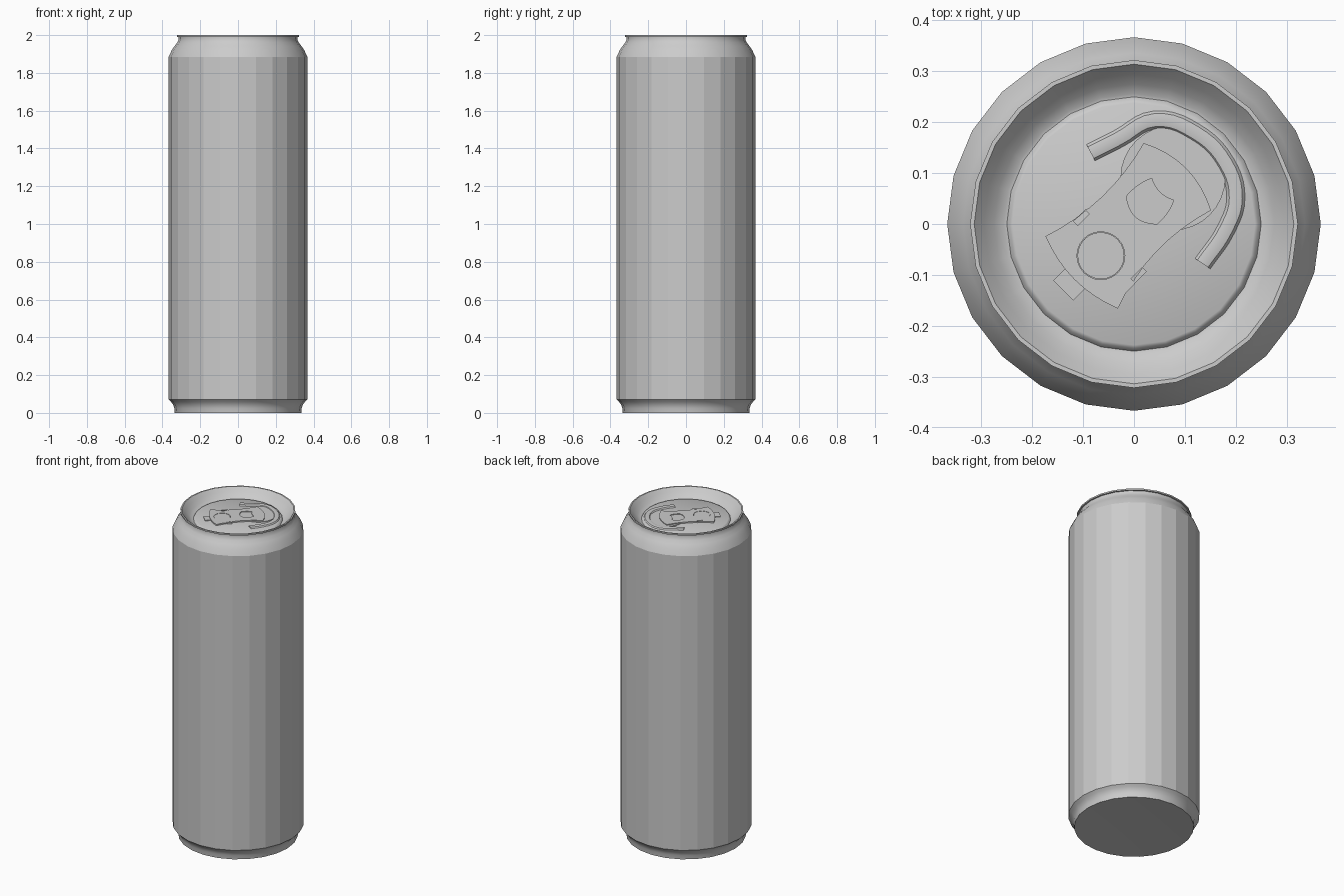
import bpy, bmesh, math
from mathutils import Matrix, Vector

if "Cube" in bpy.data.objects:
    bpy.data.objects.remove(bpy.data.objects["Cube"], do_unlink=True)

SIDES = 24
LID = 1.957                      # height of the lid panel
TILT = math.radians(45)          # direction of the pull tab on the lid

metal = bpy.data.materials.new("bare aluminium")
metal.use_nodes = True
GREY = (0.6, 0.6, 0.6, 1)
metal.diffuse_color = GREY
metal.node_tree.nodes["Principled BSDF"].inputs["Base Color"].default_value = GREY


def finish(name, mesh, smooth=True):
    ob = bpy.data.objects.new(name, mesh)
    bpy.context.collection.objects.link(ob)
    mesh.materials.clear()
    mesh.materials.append(metal)
    for p in mesh.polygons:
        p.use_smooth = smooth
        p.material_index = 0
    if smooth:
        mesh.set_sharp_from_angle(angle=math.radians(35))
    return ob


def lathe(name, profile, smooth=True):
    """Spin (radius, height) points, listed so that faces point outward."""
    bm = bmesh.new()
    rings = []
    for r, z in profile:
        if r == 0:
            rings.append([bm.verts.new((0, 0, z))] * SIDES)
        else:
            rings.append([bm.verts.new((r * math.cos(a), r * math.sin(a), z))
                          for a in (math.tau * i / SIDES for i in range(SIDES))])
    for low, high in zip(rings, rings[1:]):
        for i in range(SIDES):
            j = (i + 1) % SIDES
            bm.faces.new(dict.fromkeys((low[i], low[j], high[j], high[i])))
    mesh = bpy.data.meshes.new(name)
    bm.to_mesh(mesh)
    bm.free()
    return finish(name, mesh, smooth)


def curve_part(name, setup, place=Matrix()):
    """Make a curve, let setup fill it in, and keep the result as a mesh."""
    cu = bpy.data.curves.new(name, "CURVE")
    setup(cu)
    tmp = bpy.data.objects.new(name + "_curve", cu)
    bpy.context.collection.objects.link(tmp)
    deps = bpy.context.evaluated_depsgraph_get()
    mesh = bpy.data.meshes.new_from_object(tmp.evaluated_get(deps))
    bpy.data.objects.remove(tmp, do_unlink=True)
    mesh.transform(place)
    return finish(name, mesh)


def plate(name, loops, z, thick):
    """Flat plate in tab space; loops after the first are holes."""
    def setup(cu):
        cu.dimensions = "2D"
        cu.fill_mode = "BOTH"
        cu.extrude = thick / 2
        for pts in loops:
            sp = cu.splines.new("POLY")
            sp.points.add(len(pts) - 1)
            for p, (u, v) in zip(sp.points, pts):
                p.co = (u, v, 0, 1)
            sp.use_cyclic_u = True
    place = Matrix.Translation((0, 0, z + thick / 2)) @ Matrix.Rotation(TILT, 4, "Z")
    return curve_part(name, setup, place)


def circle(u, v, r, n=24):
    return [(u + r * math.cos(math.tau * i / n), v + r * math.sin(math.tau * i / n))
            for i in range(n)]


def rect(u, v, w, h):
    return [(u - w / 2, v - h / 2), (u + w / 2, v - h / 2),
            (u + w / 2, v + h / 2), (u - w / 2, v + h / 2)]


def bowed(corners, bows, n=8):
    """Closed outline whose sides bow outward by the given amounts."""
    out = []
    for k, bow in enumerate(bows):
        a, b = Vector(corners[k]), Vector(corners[(k + 1) % len(corners)])
        side = (b - a).normalized()
        normal = Vector((side.y, -side.x))
        for i in range(n):
            t = i / n
            out.append(tuple(a.lerp(b, t) + normal * bow * 4 * t * (1 - t)))
    return out


# Can body
lathe("base", [(0, 0.012), (0.335, 0), (0.337, 0.025), (0.343, 0.043),
               (0.354, 0.058), (0.367, 0.07)])
lathe("wall", [(0.367, 0.07), (0.367, 1.885)], smooth=False)
lathe("shoulder", [(0.367, 1.885), (0.352, 1.918), (0.336, 1.942),
                   (0.322, 1.96), (0.314, 1.978), (0.314, 1.99)])
lathe("rim", [(0.314, 1.99), (0.322, 1.991), (0.322, 2.0), (0.314, 2.0)])

# Lid: sloping countersink, groove and raised panel
lathe("lid", [(0.314, 2.0), (0.295, 1.978), (0.275, 1.958), (0.256, 1.946),
              (0.25, 1.945), (0.244, 1.954), (0.238, LID), (0, LID)])

# Mouth panel under the front of the tab
plate("mouth_panel", [circle(0.118, 0.01, 0.103, 32)], LID, 0.003)

# Pull tab with finger window, rivet hole and two slots
tab = bowed([(0.126, -0.088), (0.126, 0.099), (-0.14, 0.106), (-0.14, -0.095)],
            [0.024, -0.02, 0.02, -0.022])
window = bowed([(0.088, -0.022), (0.088, 0.039), (0.028, 0.049), (0.032, -0.032)],
               [-0.008, 0.004, 0.018, 0.004])
slots = [rect(-0.064, s * 0.08 + 0.002, 0.032, 0.012) for s in (-1, 1)]
plate("pull_tab", [tab, window, circle(-0.09, 0.002, 0.047)] + slots, LID, 0.008)
plate("window_floor", [window], LID, 0.004)
plate("rivet", [circle(-0.09, 0.002, 0.046)], LID, 0.007)
plate("tab_tongue", [rect(-0.174, 0.006, 0.034, 0.056)], LID, 0.004)


# Raised bead around the mouth
def bead_curve(cu):
    cu.dimensions = "3D"
    cu.bevel_depth = 0.018
    cu.bevel_resolution = 2
    cu.use_fill_caps = True
    cu.resolution_u = 5
    path = [(-0.085, 0.14), (-0.03, 0.168), (0.04, 0.204), (0.12, 0.18),
            (0.18, 0.12), (0.2, 0.05), (0.18, -0.012), (0.135, -0.078)]
    sp = cu.splines.new("BEZIER")
    sp.bezier_points.add(len(path) - 1)
    for p, (x, y) in zip(sp.bezier_points, path):
        p.co = (x, y, 0)
        p.handle_left_type = p.handle_right_type = "AUTO"


curve_part("mouth_bead", bead_curve,
           Matrix.Translation((0, 0, LID)) @ Matrix.Diagonal((1, 1, 0.5, 1)))
